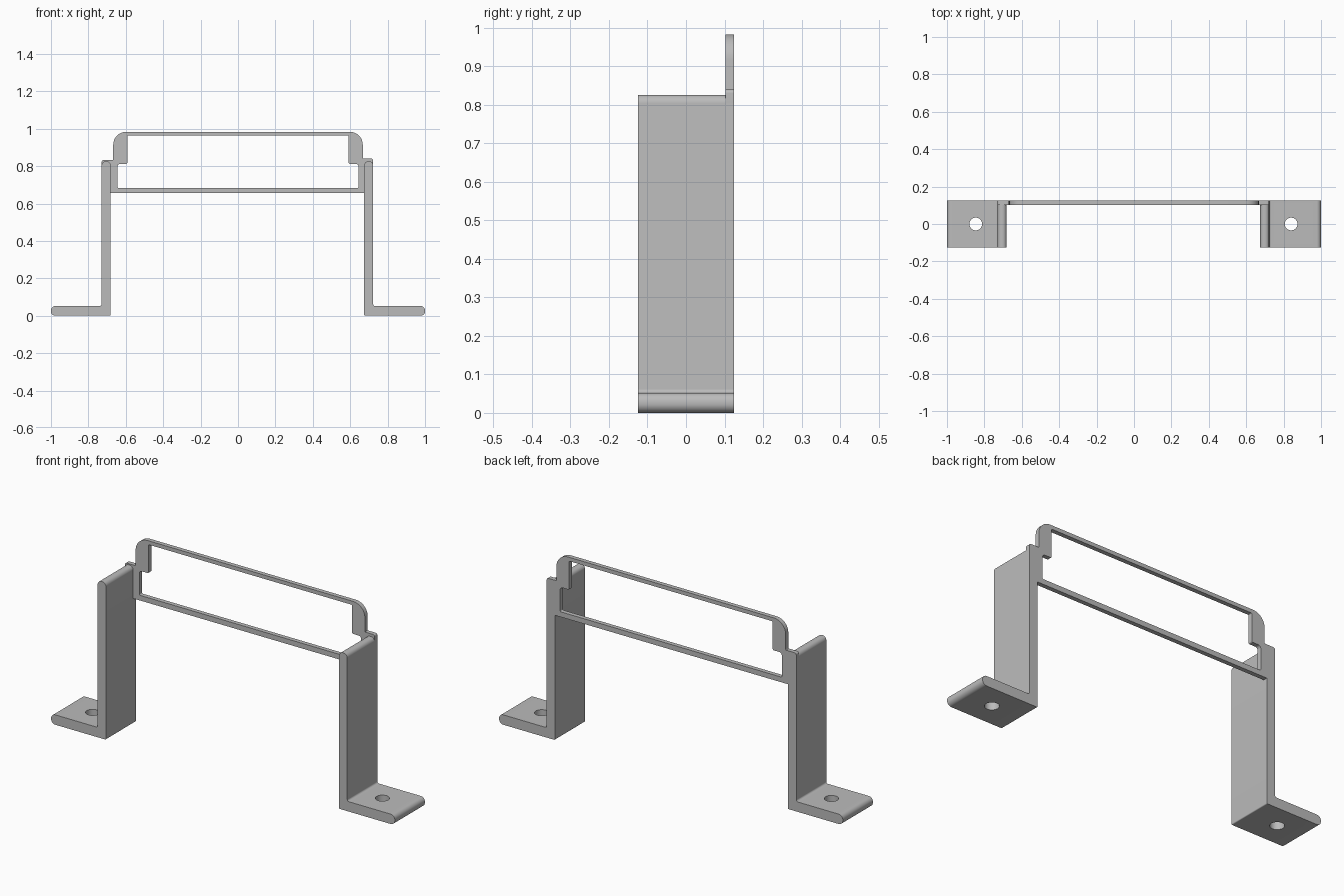
import bpy
import bmesh
import math
from mathutils import Vector

default = bpy.data.objects.get("Cube")
if default:
    bpy.data.objects.remove(default, do_unlink=True)

grey = bpy.data.materials.new("plain grey")
grey.use_nodes = True
GREY = (0.5, 0.5, 0.5, 1)
grey.diffuse_color = GREY
grey.node_tree.nodes["Principled BSDF"].inputs["Base Color"].default_value = GREY

FRONT, BACK = -0.125, 0.125
PLATE_FRONT = 0.102
SHIFT = -0.003


def rounded(corners, steps=8):
    """Outline from (x, z, radius) corners, each replaced by an arc."""
    out = []
    for i, (x, z, r) in enumerate(corners):
        p = Vector((x, z))
        if r == 0:
            out.append(p)
            continue
        a = (Vector(corners[i - 1][:2]) - p).normalized()
        b = (Vector(corners[(i + 1) % len(corners)][:2]) - p).normalized()
        half = a.angle(b) / 2
        centre = p + (a + b).normalized() * r / math.sin(half)
        start = p + a * r / math.tan(half) - centre
        end = p + b * r / math.tan(half) - centre
        sweep = start.angle_signed(end)
        for k in range(steps + 1):
            t = -sweep * k / steps
            c, s = math.cos(t), math.sin(t)
            out.append(centre + Vector((start.x * c - start.y * s,
                                        start.x * s + start.y * c)))
    return out


def extrude(name, outlines, y0, y1):
    """Fill outlines (the inner ones are holes) and extrude them along y."""
    bm = bmesh.new()
    for outline in outlines:
        vs = [bm.verts.new((p.x, y0, p.y)) for p in outline]
        for i, v in enumerate(vs):
            bm.edges.new((vs[i - 1], v))
    bmesh.ops.triangle_fill(bm, use_beauty=True, edges=bm.edges[:])
    res = bmesh.ops.extrude_face_region(bm, geom=bm.faces[:], use_keep_orig=True)
    top = [g for g in res["geom"] if isinstance(g, bmesh.types.BMVert)]
    bmesh.ops.translate(bm, verts=top, vec=(0, y1 - y0, 0))
    bmesh.ops.recalc_face_normals(bm, faces=bm.faces[:])
    mesh = bpy.data.meshes.new(name)
    bm.to_mesh(mesh)
    bm.free()
    mesh.materials.append(grey)
    obj = bpy.data.objects.new(name, mesh)
    bpy.context.collection.objects.link(obj)
    return obj


def smooth(obj):
    bpy.ops.object.select_all(action="DESELECT")
    obj.select_set(True)
    bpy.context.view_layer.objects.active = obj
    bpy.ops.object.shade_smooth_by_angle(angle=math.radians(30))


# Legs with outward feet, each foot drilled for a screw
for side, label in ((1, "left"), (-1, "right")):
    inner, outer = 0.678 + side * SHIFT, 0.726 + side * SHIFT
    profile = [(inner, 0, 0.005), (1, 0, 0.024), (1, 0.052, 0.024),
               (outer, 0.052, 0.01), (outer, 0.826, 0.022), (inner, 0.826, 0.022)]
    leg = extrude(label + "_leg_and_foot",
                  [rounded([(side * x, z, r) for x, z, r in profile])], FRONT, BACK)
    bpy.ops.mesh.primitive_cylinder_add(
        vertices=32, radius=0.034, depth=0.3, location=(side * 0.843 + SHIFT, 0, 0.03))
    drill = bpy.context.object
    drill.hide_render = True
    cut = leg.modifiers.new("screw_hole", "BOOLEAN")
    cut.operation, cut.solver, cut.object = "DIFFERENCE", "EXACT", drill
    bpy.ops.object.select_all(action="DESELECT")
    leg.select_set(True)
    bpy.context.view_layer.objects.active = leg
    bpy.ops.object.modifier_apply(modifier=cut.name)
    bpy.data.objects.remove(drill, do_unlink=True)
    smooth(leg)

# Thin back frame: half outlines, bottom to top, mirrored to a closed loop
def mirrored(half):
    return rounded(half + [(-x, z, r) for x, z, r in reversed(half)])


outside = mirrored([(0.69, 0.656, 0), (0.69, 0.83, 0), (0.667, 0.83, 0.008),
                    (0.667, 0.983, 0.068)])
opening = mirrored([(0.645, 0.683, 0.006), (0.645, 0.812, 0.015),
                    (0.592, 0.812, 0.006), (0.592, 0.963, 0.004)])
smooth(extrude("back_frame", [outside, opening], PLATE_FRONT, BACK))

# Small raised tabs joining the frame to the leg tops
for side, top, label in ((1, 0.84, "left"), (-1, 0.832, "right")):
    tab = [(0.66, 0.8, 0), (0.726 + side * SHIFT, 0.8, 0),
           (0.726 + side * SHIFT, top, 0.01), (0.66, top, 0)]
    smooth(extrude(label + "_tab", [rounded([(side * x, z, r) for x, z, r in tab])],
                   PLATE_FRONT, BACK))
